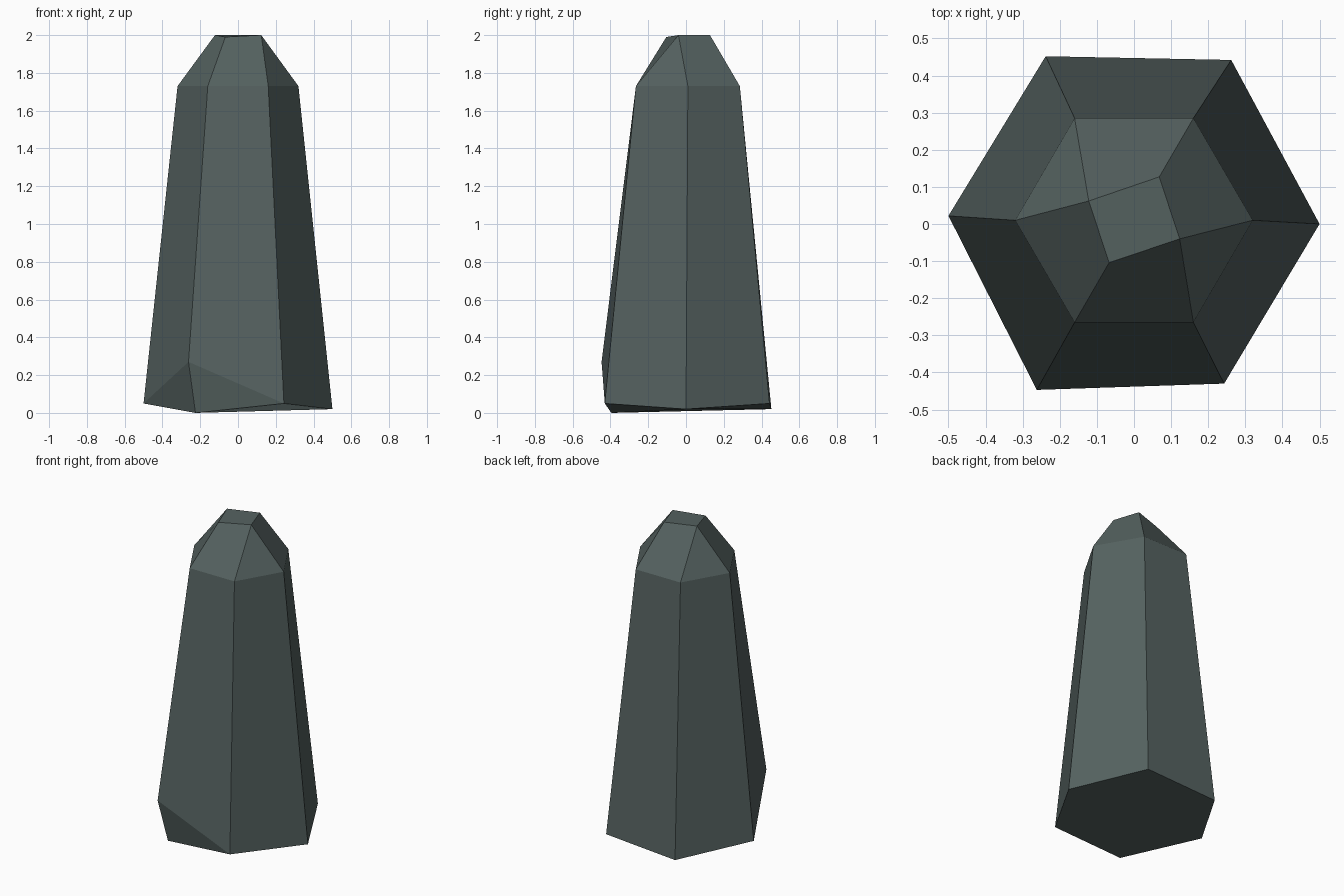
import bpy, bmesh

if "Cube" in bpy.data.objects:
    bpy.data.objects.remove(bpy.data.objects["Cube"])

# Single stone colour
stone = bpy.data.materials.new("dark grey green stone")
stone.diffuse_color = (0.091, 0.122, 0.118, 1.0)
stone.use_nodes = True
stone.node_tree.nodes["Principled BSDF"].inputs["Base Color"].default_value = stone.diffuse_color

bm = bmesh.new()


def ring(points):
    return [bm.verts.new(p) for p in points]


# Uneven six-sided foot (east, then counter-clockwise seen from above)
foot = ring([(0.50, 0.0, 0.02), (0.262, 0.442, 0.05), (-0.238, 0.452, 0.02),
             (-0.50, 0.022, 0.05), (-0.262, -0.447, 0.27), (0.243, -0.43, 0.05)])
# Regular hexagonal shoulder
shoulder = ring([(x, y, 1.73) for x, y in
                 [(0.32, 0.01), (0.16, 0.285), (-0.16, 0.285),
                  (-0.32, 0.01), (-0.16, -0.265), (0.16, -0.265)]])
# Small twisted four-sided tip
tip = ring([(-0.122, 0.062, 2.0), (0.068, 0.127, 2.0),
            (0.123, -0.04, 2.0), (-0.067, -0.104, 1.99)])
# Lowest point below the broken front left corner
chip = bm.verts.new((-0.225, -0.395, 0.0))

# Tapering shaft
for i in range(6):
    j = (i + 1) % 6
    bm.faces.new((foot[i], foot[j], shoulder[j], shoulder[i]))

# Chipped corner and underside
bm.faces.new((foot[3], chip, foot[4]))
bm.faces.new((chip, foot[5], foot[4]))
bm.faces.new((foot[3], foot[2], foot[1], foot[0], foot[5], chip))

# Faceted cap joining the shoulder to the tip
e, ne, nw, w, sw, se = shoulder
t0, t1, t2, t3 = tip
for face in [(ne, nw, t0, t1), (nw, w, t0), (w, sw, t3, t0),
             (sw, se, t2, t3), (se, e, t2), (e, ne, t1, t2),
             (t0, t3, t2, t1)]:
    bm.faces.new(face)

bmesh.ops.recalc_face_normals(bm, faces=bm.faces[:])
mesh = bpy.data.meshes.new("standing_stone")
bm.to_mesh(mesh)
bm.free()
mesh.materials.append(stone)
bpy.context.collection.objects.link(bpy.data.objects.new("standing_stone", mesh))
